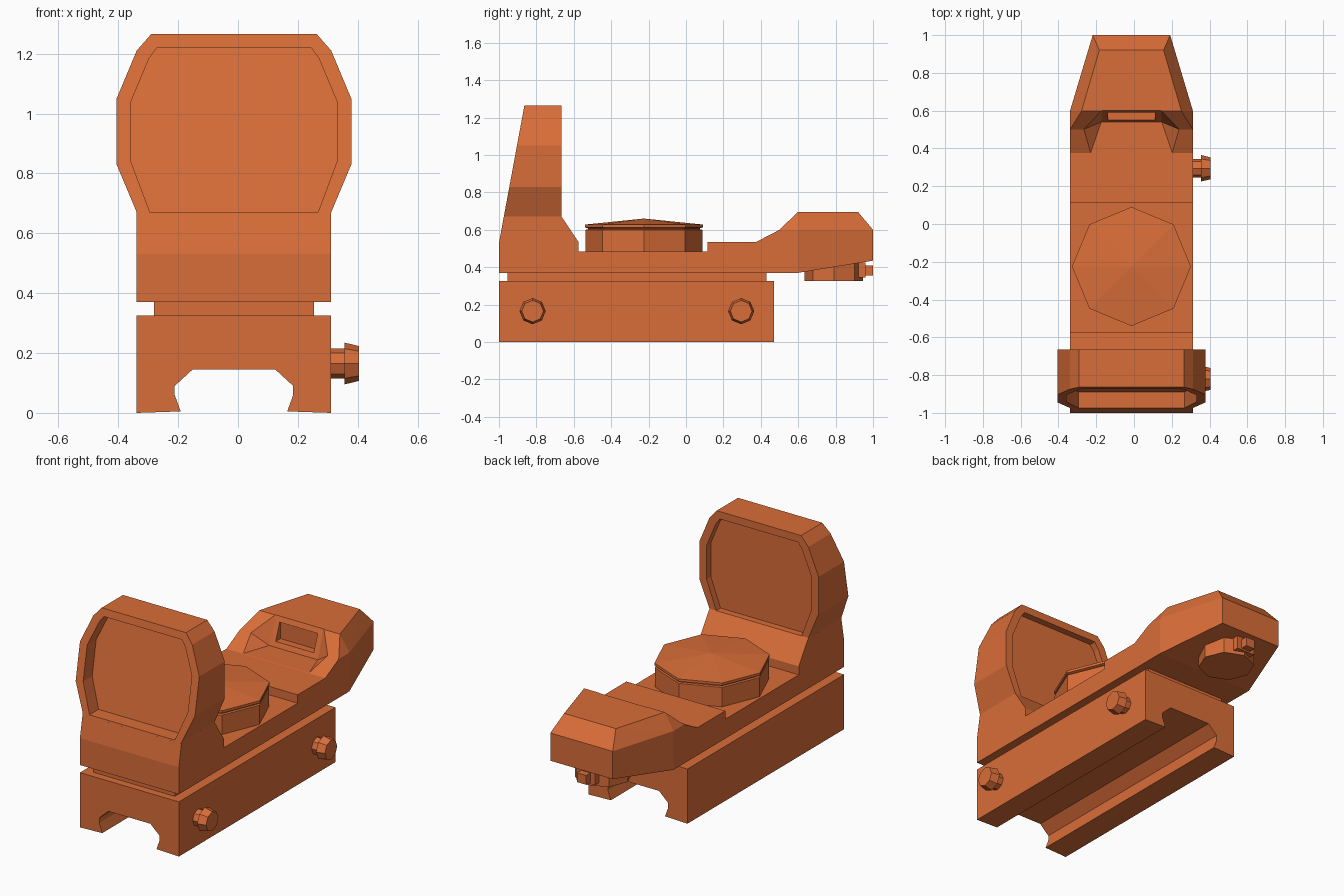
import bpy, bmesh, math
from mathutils import Vector, Matrix

if "Cube" in bpy.data.objects:
    bpy.data.objects.remove(bpy.data.objects["Cube"])

CX = -0.0135  # centre line of the body

orange = bpy.data.materials.new("burnt_orange")
orange.use_nodes = True
orange.diffuse_color = (0.7, 0.155, 0.04, 1)
orange.node_tree.nodes["Principled BSDF"].inputs["Base Color"].default_value = (0.7, 0.155, 0.04, 1)


def finish(bm, name):
    bmesh.ops.recalc_face_normals(bm, faces=bm.faces)
    mesh = bpy.data.meshes.new(name)
    bm.to_mesh(mesh)
    bm.free()
    mesh.materials.append(orange)
    obj = bpy.data.objects.new(name, mesh)
    bpy.context.collection.objects.link(obj)
    return obj


def prism(name, front, back):
    """Solid between two matching outlines."""
    bm = bmesh.new()
    a = [bm.verts.new(p) for p in front]
    b = [bm.verts.new(p) for p in back]
    bm.faces.new(a)
    bm.faces.new(b)
    for i in range(len(a)):
        j = (i + 1) % len(a)
        bm.faces.new((a[i], a[j], b[j], b[i]))
    return finish(bm, name)


def box(name, x, y, z):
    ring = [(x[0], z[0]), (x[1], z[0]), (x[1], z[1]), (x[0], z[1])]
    return prism(name, [(u, y[0], v) for u, v in ring], [(u, y[1], v) for u, v in ring])


def mirrored_hull(name, points):
    """Convex solid from points given for one half."""
    bm = bmesh.new()
    for x, y, z in points:
        for s in (-1, 1):
            bm.verts.new((CX + s * x, y, z))
    bmesh.ops.convex_hull(bm, input=bm.verts)
    bmesh.ops.dissolve_limit(bm, angle_limit=0.01, verts=bm.verts, edges=bm.edges)
    return finish(bm, name)


def lathe(name, profile, origin, rotation=Matrix()):
    """Eight-sided turned part from (radius, height) pairs."""
    bm = bmesh.new()
    rings = []
    for r, h in profile:
        rings.append([bm.verts.new((r * math.cos(k * math.pi / 4), r * math.sin(k * math.pi / 4), h))
                      for k in range(8)])
    for lo, hi in zip(rings, rings[1:]):
        for k in range(8):
            n = (k + 1) % 8
            bm.faces.new((lo[k], lo[n], hi[n], hi[k]))
    bm.faces.new(rings[0])
    bm.faces.new(rings[-1])
    bmesh.ops.remove_doubles(bm, verts=bm.verts, dist=0.0001)
    bmesh.ops.transform(bm, matrix=Matrix.Translation(origin) @ rotation, verts=bm.verts)
    return finish(bm, name)


def cut(obj, cutter):
    mod = obj.modifiers.new("cut", 'BOOLEAN')
    mod.operation = 'DIFFERENCE'
    mod.solver = 'EXACT'
    mod.object = cutter
    bpy.context.view_layer.objects.active = obj
    bpy.ops.object.modifier_apply(modifier=mod.name)


# Rail clamp with its undercut slot, and the neck above it
half = [(0.138, 0.145), (0.198, 0.09), (0.198, 0.06), (0.178, 0.005), (0.325, 0), (0.325, 0.325)]
clamp = [(CX + x, z) for x, z in half] + [(CX - x, z) for x, z in reversed(half)]
prism("rail_clamp", [(x, -1, z) for x, z in clamp], [(x, 0.47, z) for x, z in clamp])
box("neck", (CX - 0.267, CX + 0.267), (-0.955, 0.43), (0.32, 0.375))

# Main body from its side profile
side = [(-1, 0.37), (-1, 0.53), (-0.974, 0.67), (-0.665, 0.67), (-0.575, 0.535), (-0.575, 0.485),
        (0.115, 0.485), (0.115, 0.535), (0.375, 0.535), (0.5, 0.6), (0.5, 0.37)]
body = prism("body", [(CX - 0.325, y, z) for y, z in side], [(CX + 0.325, y, z) for y, z in side])

# Tapered rear housing
rear = mirrored_hull("rear_housing", [
    (0.325, 0.5, 0.37), (0.325, 0.5, 0.6), (0.325, 0.6, 0.37), (0.325, 0.6, 0.6),
    (0.265, 0.597, 0.695), (0.17, 0.92, 0.695), (0.205, 1, 0.6), (0.205, 1, 0.435)])

# Light channel in front of the rear housing, with the emitter window
channel = mirrored_hull("channel_cutter", [
    (0.222, 0.36, 0.536), (0.16, 0.54, 0.536), (0.255, 0.5, 0.603),
    (0.255, 0.36, 0.72), (0.155, 0.61, 0.72)])
window = box("window_cutter", (CX - 0.125, CX + 0.125), (0.5, 0.595), (0.565, 0.665))
cut(body, channel)
cut(rear, channel)
cut(rear, window)
for helper in (channel, window):
    bpy.data.objects.remove(helper)

# Lens hood: leaning front, upright back, both recessed around the lens
half = [(0.304, 0.62), (0.392, 0.83), (0.392, 1.05), (0.325, 1.21), (0.277, 1.265)]
outline = [(CX + x, z) for x, z in half] + [(CX - x, z) for x, z in reversed(half)]
hood = prism("lens_hood",
             [(x, -1 + (z - 0.53) * 0.185, z) for x, z in outline],
             [(x, -0.665, z) for x, z in outline])
bm = bmesh.new()
bm.from_mesh(hood.data)
bm.faces.ensure_lookup_table()
panes = sorted((f for f in bm.faces if len(f.verts) == len(outline)),
               key=lambda f: f.calc_center_median().y)
for pane, depth in zip(panes, (0.085, -0.04)):
    bmesh.ops.inset_individual(bm, faces=[pane], thickness=0.049)
    lens = bmesh.ops.extrude_discrete_faces(bm, faces=[pane])["faces"][0]
    bmesh.ops.translate(bm, verts=lens.verts, vec=Vector((0, depth, 0)))
bm.to_mesh(hood.data)
bm.free()

# Adjustment dial on top
lathe("top_dial", [(0.312, 0.48), (0.312, 0.6), (0.3, 0.603), (0.3, 0.608), (0.315, 0.613),
                   (0.315, 0.628), (0, 0.66)], (CX, -0.225, 0))

# Battery cap and its tab under the rear housing
lathe("battery_cap", [(0.157, 0.325), (0.157, 0.44)], (CX, 0.79, 0))
box("cap_tab", (CX - 0.03, CX + 0.03), (0.9, 1.0), (0.355, 0.41))
box("cap_tab_root", (CX - 0.06, CX + 0.06), (0.88, 0.96), (0.345, 0.425))

# Clamp screws on the left side
for name, y in (("front_screw", -0.82), ("rear_screw", 0.295)):
    lathe(name, [(0.05, 0.3), (0.05, 0.355), (0.07, 0.355), (0.058, 0.405)],
          (0, y, 0.165), Matrix.Rotation(math.pi / 2, 4, 'Y'))
